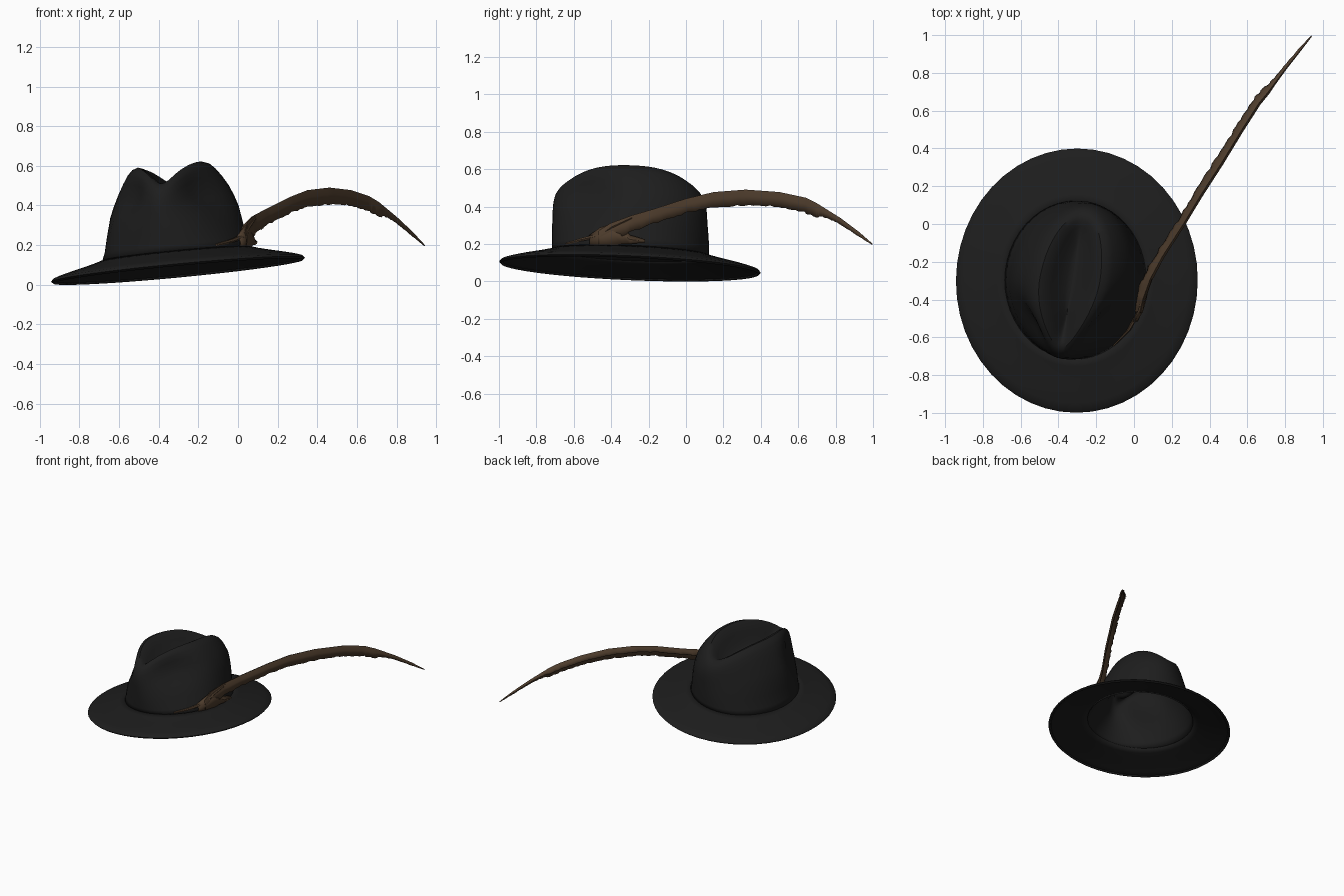
import bpy, bmesh, math, random
from mathutils import Matrix, Vector

if "Cube" in bpy.data.objects:
    bpy.data.objects.remove(bpy.data.objects["Cube"])

random.seed(4)
SEG = 48


def material(name, rgb):
    m = bpy.data.materials.new(name)
    m.diffuse_color = (*rgb, 1)
    m.use_nodes = True
    m.node_tree.nodes["Principled BSDF"].inputs["Base Color"].default_value = m.diffuse_color
    return m


FELT = material("black felt", (0.0125, 0.0125, 0.0125))
BROWN = material("brown feather", (0.075, 0.045, 0.025))

# Whole hat leans: right side and front are raised
TILT = (Matrix.Translation((-0.302, -0.30, 0.07))
        @ Matrix.Rotation(-0.095, 4, 'Y') @ Matrix.Rotation(-0.043, 4, 'X'))


def loft(name, rings, mat, closed=True, cap=False, thick=0.0, offset=-1, matrix=None):
    """Skin a list of equal-length point rings with quads."""
    bm = bmesh.new()
    rows = [[bm.verts.new(p) for p in r] for r in rings]
    n = len(rows[0])
    for a, b in zip(rows, rows[1:]):
        for i in range(n if closed else n - 1):
            j = (i + 1) % n
            bm.faces.new((a[i], a[j], b[j], b[i]))
    if cap:
        bm.faces.new(rows[-1])
        if cap == "both":
            bm.faces.new(rows[0][::-1])
    if matrix:
        bm.transform(matrix)
    if cap == "both":
        bmesh.ops.recalc_face_normals(bm, faces=bm.faces)
    me = bpy.data.meshes.new(name)
    bm.to_mesh(me)
    bm.free()
    me.materials.append(mat)
    ob = bpy.data.objects.new(name, me)
    bpy.context.collection.objects.link(ob)
    if thick:
        s = ob.modifiers.new("thickness", 'SOLIDIFY')
        s.thickness, s.offset = thick, offset
    bpy.context.view_layer.objects.active = ob
    ob.select_set(True)
    bpy.ops.object.shade_smooth_by_angle(angle=math.radians(40))
    ob.select_set(False)
    return ob


def angles():
    return [2 * math.pi * i / SEG for i in range(SEG)]


# Brim: gently rising plate with a rounded edge
brim_profile = [(0.985, -0.004), (1.0, 0.006), (0.985, 0.018), (0.93, 0.03), (0.84, 0.045),
                (0.74, 0.06), (0.65, 0.075), (0.585, 0.088)]
rings = [[(0.643 * f * math.cos(a), 0.70 * (f + 0.012 * (1 - f)) * math.sin(a), w)
          for a in angles()] for f, w in brim_profile]
loft("brim", rings, FELT, thick=0.014, matrix=TILT)


# Crown: width factor, depth factor, height factor from base over ridge into crease
crown_rows = [(1.01, 1.0, 0.0), (0.965, 1.0, 0.1), (0.92, 1.0, 0.28), (0.865, 0.99, 0.48),
              (0.81, 0.985, 0.6), (0.74, 0.98, 0.72), (0.66, 0.965, 0.83),
              (0.58, 0.94, 0.92), (0.51, 0.90, 0.975), (0.43, 0.84, 1.0),
              (0.35, 0.77, 0.975), (0.26, 0.69, 0.91), (0.17, 0.6, 0.85),
              (0.08, 0.5, 0.81), (0.015, 0.4, 0.795)]


def crown_point(a, row):
    fx, fy, g = row
    u, v = 0.375 * fx * math.cos(a), 0.42 * fy * math.sin(a)
    h = 0.537 * (1 - 0.25 * abs(v / 0.42) ** 2.6)
    up = min(1, g / 0.7)
    # centre line sinks between two ridges
    h *= 1 - 0.1 * math.exp(-(u / 0.09) ** 2) * max(0, (0.97 - fy) / 0.57) ** 0.5
    w = 0.08 + (h - 0.08) * g
    front = max(0, -v / 0.42)
    # front narrows toward the top, with a finger pinch on each side
    u *= 1 - 0.32 * front ** 1.5 * up
    pinch = math.exp(-((v + 0.25) / 0.13) ** 2 - ((w - 0.38) / 0.10) ** 2)
    u *= 1 - 0.28 * pinch
    # crease runs slightly diagonally
    u += 0.15 * v * up + 0.012 * up
    return (u, v - 0.06 * (w - 0.08), w)


loft("crown", [[crown_point(a, r) for a in angles()] for r in crown_rows],
     FELT, cap=True, thick=0.012, matrix=TILT)


# Feather: path as (x, y, top z, blade height)
path = [(0.035, -0.47, 0.265, 0.065), (0.045, -0.40, 0.31, 0.085), (0.085, -0.29, 0.35, 0.085),
        (0.15, -0.17, 0.385, 0.075), (0.26, 0.0, 0.44, 0.075), (0.35, 0.15, 0.475, 0.08),
        (0.46, 0.32, 0.488, 0.078), (0.57, 0.50, 0.475, 0.075), (0.66, 0.64, 0.445, 0.075),
        (0.71, 0.70, 0.415, 0.07), (0.74, 0.74, 0.39, 0.045), (0.80, 0.82, 0.34, 0.03),
        (0.88, 0.92, 0.265, 0.02), (0.94, 0.995, 0.20, 0.004)]
STEPS = 8
rings = []
for k in range(len(path) - 1):
    for s in range(STEPS + (k == len(path) - 2)):
        p = Vector(path[k]).lerp(Vector(path[k + 1]), s / STEPS)
        d = Vector(path[k + 1][:2]) - Vector(path[k][:2])
        side = Vector((d.y, -d.x, 0)).normalized()
        top, h = Vector(p[:3]), p[3]
        rag = random.uniform(-0.08, 0.05)
        # short inner vane, spine, then long hanging outer vane with ragged edge
        section = [(-0.42 + rag, -0.42), (-0.2, -0.1), (0.0, 0.0),
                   (0.13, -0.4), (0.1, -1.0 + rag)]
        rings.append([top + side * (o * h) + Vector((0, 0, z * h)) for o, z in section])
loft("feather", rings, BROWN, closed=False, thick=0.005, offset=0)


# Quill tucked against the crown
quill = [(-0.11, -0.645, 0.20, 0.006), (-0.03, -0.565, 0.222, 0.010),
         (0.03, -0.46, 0.245, 0.013), (0.05, -0.40, 0.29, 0.012), (0.09, -0.29, 0.34, 0.006)]
rings = [[(x + r * math.cos(i * math.pi / 3), y, z + r * math.sin(i * math.pi / 3))
          for i in range(6)] for x, y, z, r in quill]
loft("quill", rings, BROWN, cap="both")


# Downy tuft at the feather base: (x, y, top z, bottom z)
down = [(0.0, -0.515, 0.245, 0.19), (0.03, -0.46, 0.285, 0.185), (0.05, -0.39, 0.31, 0.19),
        (0.06, -0.34, 0.30, 0.20), (0.07, -0.30, 0.245, 0.20), (0.08, -0.22, 0.222, 0.208)]
rings = [[(x - 0.005, y, zt), (x + 0.014, y, (zt + zb) / 2), (x + 0.012, y, zb)]
         for x, y, zt, zb in down]
loft("downy_tuft", rings, BROWN, closed=False, thick=0.008, offset=0)
